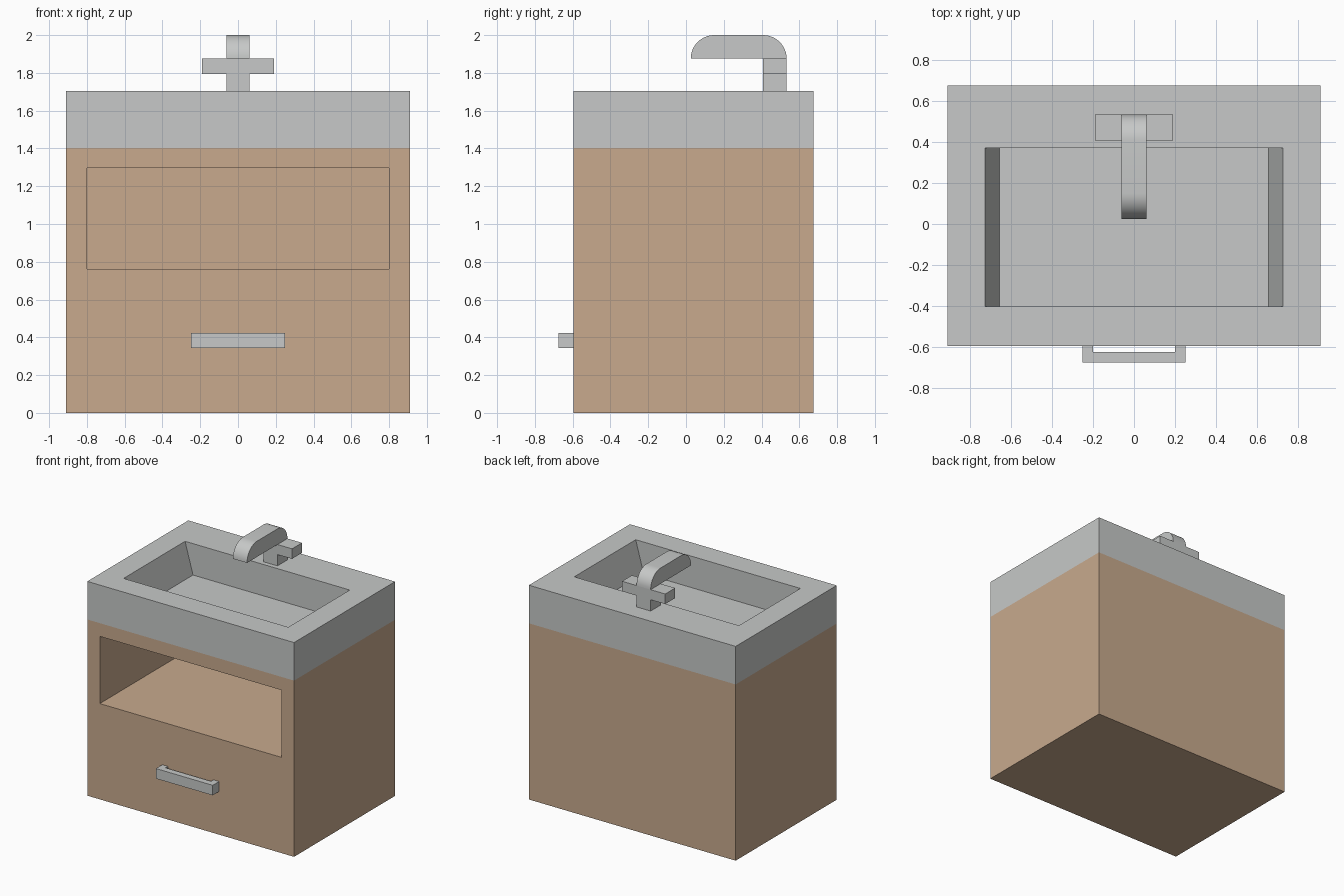
import bpy, bmesh, math

if "Cube" in bpy.data.objects:
    bpy.data.objects.remove(bpy.data.objects["Cube"])


def material(name, rgb):
    m = bpy.data.materials.new(name)
    m.diffuse_color = (*rgb, 1)
    m.use_nodes = True
    m.node_tree.nodes["Principled BSDF"].inputs["Base Color"].default_value = m.diffuse_color
    return m


WOOD = material("light_wood", (0.578, 0.402, 0.270))
GREY = material("pale_grey", (0.571, 0.584, 0.578))


def loft(name, rings, mat):
    """Skin a chain of equal-length rings and cap both ends."""
    bm = bmesh.new()
    loops = [[bm.verts.new(p) for p in ring] for ring in rings]
    for a, b in zip(loops, loops[1:]):
        for i in range(len(a)):
            j = (i + 1) % len(a)
            bm.faces.new((a[i], a[j], b[j], b[i]))
    bm.faces.new(loops[0])
    bm.faces.new(loops[-1])
    bmesh.ops.recalc_face_normals(bm, faces=bm.faces)
    mesh = bpy.data.meshes.new(name)
    bm.to_mesh(mesh)
    bm.free()
    mesh.materials.append(mat)
    obj = bpy.data.objects.new(name, mesh)
    bpy.context.collection.objects.link(obj)
    return obj


def flat_ring(x, y0, y1, z):
    return [(-x, y0, z), (x, y0, z), (x, y1, z), (-x, y1, z)]


def upright_ring(x, z0, z1, y):
    return [(-x, y, z0), (x, y, z0), (x, y, z1), (-x, y, z1)]


W, FRONT, BACK, SEAM, TOP = 0.91, -0.595, 0.675, 1.402, 1.705

# Cabinet with an open shelf recessed into the front
loft("cabinet", [upright_ring(W, 0, SEAM, BACK), upright_ring(W, 0, SEAM, FRONT),
                 upright_ring(0.8, 0.762, 1.297, FRONT),
                 upright_ring(0.8, 0.762, 1.297, 0.565)], WOOD)

# Countertop with a basin whose ends slope inwards
loft("basin_top", [flat_ring(W, FRONT, BACK, SEAM), flat_ring(W, FRONT, BACK, TOP),
                   flat_ring(0.725, -0.403, 0.37, TOP),
                   flat_ring(0.655, -0.403, 0.37, 1.455)], GREY)

# Drawer handle: U-shaped outline extruded upwards
u = [(-0.25, FRONT), (-0.25, -0.675), (0.25, -0.675), (0.25, FRONT),
     (0.2, FRONT), (0.2, -0.625), (-0.2, -0.625), (-0.2, FRONT)]
loft("drawer_handle", [[(x, y, z) for x, y in u] for z in (0.343, 0.423)], GREY)

# Tap stem and cross-shaped tap handles
T0, T1, S0, S1 = 0.408, 0.533, 1.795, 1.875
cross = [(-0.062, TOP), (0.062, TOP), (0.062, S0), (0.19, S0), (0.19, S1),
         (-0.19, S1), (-0.19, S0), (-0.062, S0)]
loft("tap_stem", [[(x, y, z) for x, z in cross] for y in (T0, T1)], GREY)

# Spout: side profile with two rounded upper corners
R, N = 0.125, 12
arc = [math.pi / 2 * i / N for i in range(N + 1)]
profile = [(T1 - R + R * math.cos(a), S1 + R * math.sin(a)) for a in arc]
profile += [(0.025 + R - R * math.sin(a), S1 + R * math.cos(a)) for a in arc]
spout = loft("tap_spout", [[(x, y, z) for y, z in profile] for x in (-0.062, 0.062)], GREY)
bpy.context.view_layer.objects.active = spout
spout.select_set(True)
bpy.ops.object.shade_smooth_by_angle(angle=math.radians(30))
